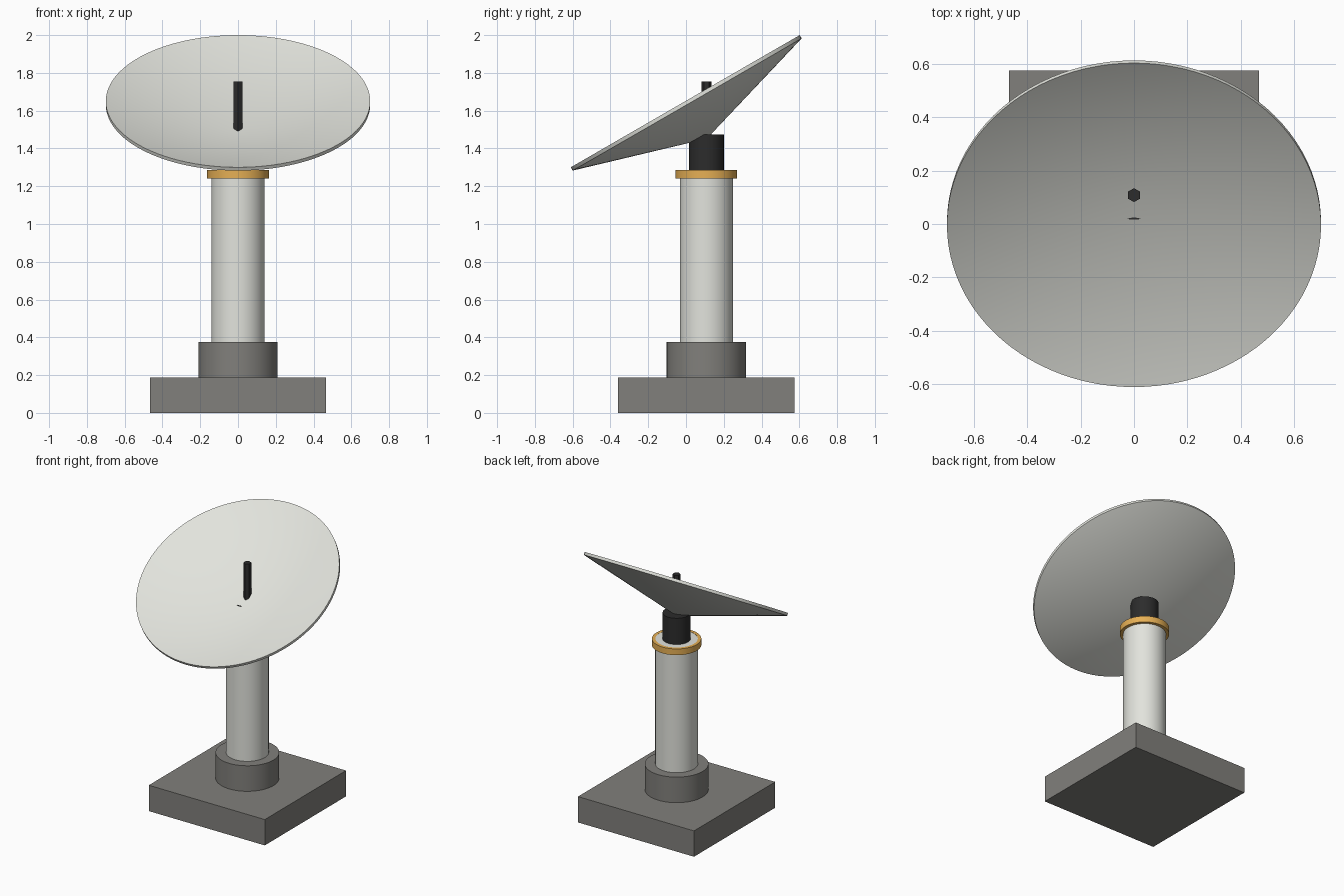
import bpy, math
from mathutils import Vector, Matrix

cube = bpy.data.objects.get("Cube")
if cube:
    bpy.data.objects.remove(cube, do_unlink=True)

AXIS_Y = 0.108  # centre of the mast, behind the dish centre


def material(name, rgb):
    m = bpy.data.materials.new(name)
    m.use_nodes = True
    m.diffuse_color = (*rgb, 1)
    m.node_tree.nodes["Principled BSDF"].inputs["Base Color"].default_value = (*rgb, 1)
    return m


off_white = material("off_white", (0.76, 0.77, 0.72))
stone = material("grey_stone", (0.22, 0.215, 0.20))
gold = material("gold", (0.79, 0.43, 0.09))
black = material("black", (0.025, 0.025, 0.025))


def lathe(name, profile, mat, segments=64, matrix=None, closed=False):
    """Spin (radius, height) points about z; zero radius becomes a single pole."""
    verts, rings, faces = [], [], []
    for r, z in profile:
        count = segments if r > 0 else 1
        ring = []
        for i in range(count):
            a = 2 * math.pi * i / segments + math.pi / 2
            ring.append(len(verts))
            verts.append((r * math.cos(a), r * math.sin(a), z))
        rings.append(ring)
    pairs = list(zip(rings, rings[1:]))
    if closed:
        pairs.append((rings[-1], rings[0]))
    for a, b in pairs:
        for i in range(segments):
            j = (i + 1) % segments
            quad = [a[i % len(a)], a[j % len(a)], b[j % len(b)], b[i % len(b)]]
            faces.append(list(dict.fromkeys(quad)))
    mesh = bpy.data.meshes.new(name)
    mesh.from_pydata(verts, [], faces)
    mesh.materials.append(mat)
    obj = bpy.data.objects.new(name, mesh)
    bpy.context.collection.objects.link(obj)
    obj.matrix_world = matrix or Matrix.Translation((0, AXIS_Y, 0))
    bpy.ops.object.select_all(action="DESELECT")
    obj.select_set(True)
    bpy.context.view_layer.objects.active = obj
    bpy.ops.object.shade_smooth_by_angle(angle=math.radians(30))
    return obj


def cylinder(name, r, z0, z1, mat, segments=64):
    return lathe(name, [(0, z0), (r, z0), (r, z1), (0, z1)], mat, segments)


# Square foundation
bpy.ops.mesh.primitive_cube_add(size=1, location=(0, AXIS_Y, 0.094))
base = bpy.context.object
base.name = "base_slab"
base.scale = (0.934, 0.934, 0.188)
base.data.materials.append(stone)

# Mast
cylinder("plinth", 0.21, 0.188, 0.374, stone)
cylinder("column", 0.141, 0.374, 1.284, off_white)
lathe("collar_ring", [(0.14, 1.24), (0.163, 1.24), (0.163, 1.285), (0.14, 1.285)],
      gold, closed=True)
cylinder("neck", 0.092, 1.28, 1.475, black)

# Shallow conical dish, tilted toward the front
tilt = Matrix.Translation((0, -0.004, 1.65)) @ Matrix.Rotation(math.radians(30), 4, "X")
lathe("dish", [(0, -0.229), (0.7, -0.02), (0.7, 0), (0, -0.182)], off_white, 96, tilt)

# Hexagonal feed rod
cylinder("feed_rod", 0.026, 1.46, 1.755, black, 6)
